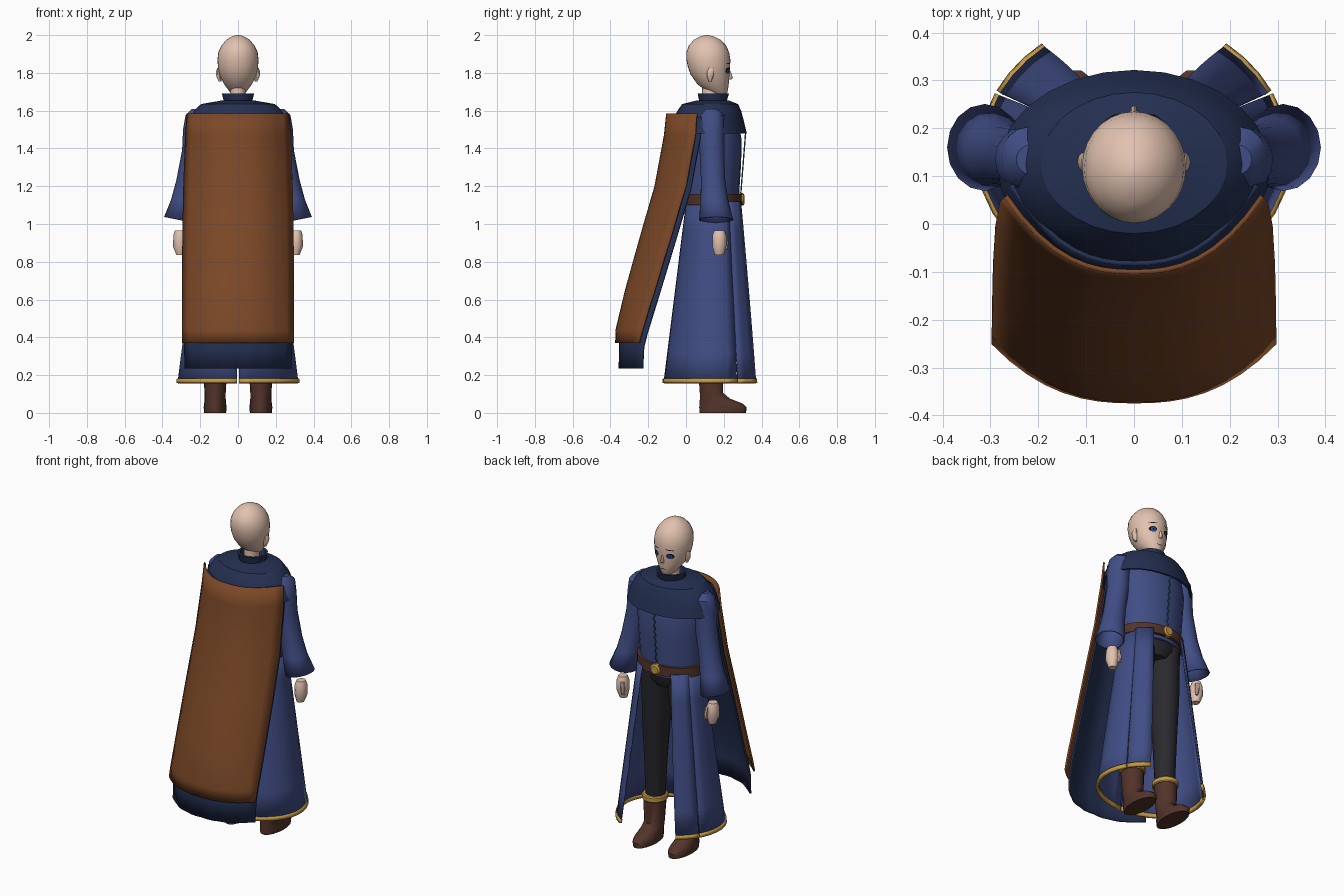
import bpy, bmesh, math
from math import sin, cos, pi, radians, sqrt


def material(name, rgb):
    m = bpy.data.materials.new(name)
    m.diffuse_color = (*rgb, 1)
    return m


SKIN = material("skin", (0.76, 0.54, 0.43))
BLUE = material("robe blue", (0.052, 0.075, 0.235))
NAVY = material("navy cloth", (0.018, 0.03, 0.085))
CAPE = material("cape brown", (0.2, 0.065, 0.02))
LEATHER = material("dark leather", (0.085, 0.034, 0.023))
CHARCOAL = material("charcoal", (0.022, 0.022, 0.028))
GOLD = material("gold", (0.56, 0.32, 0.06))
TEAL = material("teal", (0.03, 0.18, 0.15))
INK = material("ink", (0.01, 0.008, 0.012))
IRIS = material("iris blue", (0.04, 0.08, 0.3))


def finish(name, bm, mat, angle=40, solid=0):
    bmesh.ops.recalc_face_normals(bm, faces=bm.faces)
    me = bpy.data.meshes.new(name)
    bm.to_mesh(me)
    bm.free()
    me.materials.append(mat)
    me.polygons.foreach_set("use_smooth", [True] * len(me.polygons))
    me.set_sharp_from_angle(angle=radians(angle))
    ob = bpy.data.objects.new(name, me)
    bpy.context.collection.objects.link(ob)
    if solid:
        mod = ob.modifiers.new("thickness", "SOLIDIFY")
        mod.thickness, mod.offset = solid, 0
    return ob


def sheet(name, rows, mat, angle=40, solid=0, closed=False, caps=(False, False)):
    """Skin a list of equally long rows of points."""
    bm = bmesh.new()
    vs = [[bm.verts.new(p) for p in row] for row in rows]
    n = len(rows[0])
    for a, b in zip(vs, vs[1:]):
        for i in range(n if closed else n - 1):
            j = (i + 1) % n
            bm.faces.new((a[i], a[j], b[j], b[i]))
    if caps[0]:
        bm.faces.new(vs[0])
    if caps[1]:
        bm.faces.new(vs[-1])
    return finish(name, bm, mat, angle, solid)


def loft(name, rings, mat, n=20, caps=(True, True), angle=40, solid=0, tilt=0):
    """Stack oval rings given as (z, centre x, half width, back y, front y)."""
    rows = []
    for k, (z, cx, rx, yb, yf) in enumerate(rings):
        t = tilt if k == len(rings) - 1 else 0
        rows.append([(cx + rx * cos(2 * pi * i / n),
                      (yb + yf) / 2 + (yf - yb) / 2 * sin(2 * pi * i / n),
                      z + t * rx * cos(2 * pi * i / n)) for i in range(n)])
    return sheet(name, rows, mat, angle, solid, True, caps)


def side(rings, s):
    return [(z, s * cx, rx, yb, yf) for z, cx, rx, yb, yf in rings]


# Head and neck
HEAD = [(1.675, 0, 0.018, 0.17, 0.208), (1.695, 0, 0.04, 0.12, 0.219), (1.74, 0, 0.074, 0.06, 0.226),
        (1.79, 0, 0.098, 0.025, 0.231), (1.83, 0, 0.106, 0.01, 0.233), (1.87, 0, 0.109, 0.002, 0.235),
        (1.91, 0, 0.104, 0.002, 0.228), (1.945, 0, 0.088, 0.015, 0.212), (1.975, 0, 0.062, 0.042, 0.183),
        (1.993, 0, 0.033, 0.075, 0.148), (2.0, 0, 0.008, 0.102, 0.12)]
loft("head", HEAD, SKIN, 28, angle=70)
loft("neck", [(1.6, 0, 0.045, 0.085, 0.185), (1.76, 0, 0.038, 0.085, 0.18)], SKIN, 16)


def face_y(x, z):
    for a, b in zip(HEAD, HEAD[1:]):
        if a[0] <= z <= b[0]:
            t = (z - a[0]) / (b[0] - a[0])
            rx, yb, yf = (a[i] + (b[i] - a[i]) * t for i in (2, 3, 4))
            return (yb + yf) / 2 + (yf - yb) / 2 * sqrt(max(0, 1 - (x / rx) ** 2))


def face_patch(name, cx, cz, rx, rz, lift, mat, slope=0):
    rows = []
    for r in (0.02, 0.55, 1):
        pts = [(cx + r * rx * cos(k * pi / 7), r * rz * sin(k * pi / 7)) for k in range(14)]
        pts = [(x, cz + dz + slope * (x - cx)) for x, dz in pts]
        rows.append([(x, face_y(x, z) + lift, z) for x, z in pts])
    sheet(name, rows, mat, closed=True, caps=(True, False))


# Ears, eyes, brows
for s in (-1, 1):
    loft("ear", side([(1.755, 0.095, 0.008, 0.12, 0.135), (1.78, 0.102, 0.012, 0.11, 0.145),
                      (1.805, 0.106, 0.012, 0.11, 0.15), (1.825, 0.104, 0.006, 0.12, 0.145)], s), SKIN, 10)
    face_patch("eye_outline", s * 0.046, 1.812, 0.021, 0.017, 0.002, INK)
    face_patch("eye_iris", s * 0.046, 1.808, 0.013, 0.013, 0.004, IRIS)
    face_patch("eye_pupil", s * 0.046, 1.808, 0.005, 0.006, 0.006, INK)
    face_patch("brow", s * 0.046, 1.85, 0.024, 0.003, 0.003, INK, -s * 0.12)
face_patch("mouth", 0, 1.725, 0.018, 0.002, 0.002, INK)
loft("nose", [(1.765, 0, 0.009, 0.215, 0.238), (1.773, 0, 0.01, 0.215, 0.248),
              (1.81, 0, 0.005, 0.215, 0.236)], SKIN, 8, angle=60)

# Torso, collar and shoulder mantle
loft("torso", [(1.08, 0, 0.19, 0.0, 0.278), (1.2, 0, 0.192, 0.0, 0.284), (1.32, 0, 0.2, -0.005, 0.292),
               (1.45, 0, 0.212, -0.01, 0.294), (1.55, 0, 0.2, 0.0, 0.275), (1.61, 0, 0.15, 0.03, 0.23)], BLUE, 24)
loft("collar", [(1.62, 0, 0.1, 0.04, 0.24), (1.65, 0, 0.075, 0.07, 0.215), (1.69, 0, 0.085, 0.062, 0.228),
                (1.69, 0, 0.072, 0.075, 0.215), (1.65, 0, 0.06, 0.085, 0.2)], NAVY, 20, (False, True), 30)
loft("shoulder_mantle", [(1.655, 0, 0.08, 0.06, 0.225), (1.635, 0, 0.195, -0.02, 0.275),
                         (1.6, 0, 0.235, -0.045, 0.292), (1.55, 0, 0.265, -0.07, 0.305),
                         (1.48, 0, 0.285, -0.088, 0.322), (1.482, 0, 0.27, -0.075, 0.308),
                         (1.55, 0, 0.25, -0.055, 0.29)], NAVY, 28, (False, False), 30)

# Belt, buckle and pendant cord
loft("belt", [(1.1, 0, 0.185, 0.01, 0.275), (1.1, 0, 0.21, -0.012, 0.298), (1.158, 0, 0.208, -0.01, 0.297),
              (1.158, 0, 0.185, 0.01, 0.275)], LEATHER, 28, (False, False), 30)
sheet("buckle", [[(r * cos(k * pi / 8), y, 1.13 + r * sin(k * pi / 8)) for k in range(16)]
                 for r, y in ((0.033, 0.285), (0.033, 0.302), (0.024, 0.309))], GOLD, 30, 0, True, (True, True))
cord = bpy.data.curves.new("cord", "CURVE")
cord.dimensions, cord.bevel_depth, cord.bevel_resolution = "3D", 0.0035, 1
sp = cord.splines.new("POLY")
sp.points.add(16)
for k, p in enumerate(sp.points):
    t = k / 16
    p.co = (0.006 * (-1) ** k, 0.316 - 0.026 * t, 1.49 - 0.33 * t, 1)
cord.materials.append(TEAL)
bpy.context.collection.objects.link(bpy.data.objects.new("cord", cord))


# Split skirt: panels fan out from the waist, angles run from the front
def skirt_point(deg, t, grow=0):
    a = radians(deg)
    rx = 0.195 + 0.123 * t + grow
    ry = (0.16 + 0.13 * t if cos(a) > 0 else 0.146 + 0.105 * t) + grow
    return rx * sin(a), 0.15 - 0.015 * t + ry * cos(a), 1.12 - 0.963 * t


def panel(name, waist, hem, s, t0, mat, solid, grow=0):
    n, steps = max(3, round((hem[1] - hem[0]) / 11)), 6 if t0 == 0 else 1
    rows = []
    for k in range(steps + 1):
        t = t0 + (1 - t0) * k / steps
        lo, hi = (waist[i] + (hem[i] - waist[i]) * t for i in (0, 1))
        pts = [skirt_point(lo + (hi - lo) * i / n, t, grow) for i in range(n + 1)]
        rows.append([(s * x, y, z) for x, y, z in pts])
    sheet(name, rows, mat, 20, solid)


PANELS = (("front", (30, 62), (36, 61.4)), ("back", (62, 180), (62.4, 179)))
for s in (-1, 1):
    for label, waist, hem in PANELS:
        panel(label + "_skirt_panel", waist, hem, s, 0, BLUE, 0.007)
        panel(label + "_hem_trim", waist, hem, s, 0.976, GOLD, 0.016, 0.002)

for s in (-1, 1):
    # Bell sleeves
    loft("sleeve", side([(1.605, 0.215, 0.03, 0.105, 0.165), (1.575, 0.222, 0.053, 0.075, 0.2),
                         (1.5, 0.228, 0.06, 0.07, 0.2), (1.39, 0.235, 0.058, 0.075, 0.2),
                         (1.23, 0.264, 0.06, 0.082, 0.205), (1.13, 0.285, 0.066, 0.08, 0.22),
                         (1.022, 0.312, 0.076, 0.072, 0.248)], s), BLUE, 16, (True, False), 40, 0.006, s * 0.2)
    # Hands with thumbs
    loft("hand", side([(0.965, 0.308, 0.026, 0.148, 0.205), (0.94, 0.308, 0.034, 0.138, 0.215),
                       (0.88, 0.308, 0.036, 0.138, 0.215), (0.835, 0.304, 0.022, 0.152, 0.2)], s), SKIN, 10)
    loft("thumb", side([(0.94, 0.29, 0.012, 0.195, 0.22), (0.9, 0.285, 0.013, 0.2, 0.225),
                        (0.865, 0.283, 0.008, 0.202, 0.22)], s), SKIN, 8)
    # Trousers
    loft("trouser_leg", side([(1.12, 0.085, 0.09, 0.03, 0.262), (1.0, 0.09, 0.086, 0.04, 0.25),
                              (0.8, 0.1, 0.08, 0.05, 0.235), (0.5, 0.113, 0.064, 0.06, 0.205),
                              (0.22, 0.121, 0.056, 0.07, 0.18)], s), CHARCOAL, 16)
    # Boots with gold cuffs
    loft("boot", side([(0, 0.121, 0.058, 0.07, 0.32), (0.03, 0.121, 0.061, 0.068, 0.323),
                       (0.05, 0.121, 0.058, 0.07, 0.3), (0.075, 0.121, 0.056, 0.072, 0.235),
                       (0.105, 0.121, 0.056, 0.072, 0.198), (0.27, 0.121, 0.066, 0.06, 0.198)], s), LEATHER, 18)
    loft("boot_cuff", side([(0.24, 0.121, 0.068, 0.056, 0.202), (0.245, 0.121, 0.073, 0.051, 0.207),
                            (0.268, 0.121, 0.073, 0.051, 0.207), (0.274, 0.121, 0.066, 0.058, 0.2)], s), GOLD, 18)
loft("trouser_hips", [(1.0, 0, 0.09, 0.05, 0.24), (1.04, 0, 0.15, 0.03, 0.262),
                      (1.12, 0, 0.175, 0.02, 0.27)], CHARCOAL, 20)


# Cape and lining: rows of (z, half width, centre y, edge y)
def drape(name, rows, mat, wave=0):
    n, out = 16, []
    for k, (z, w, yc, ye) in enumerate(rows):
        t = [i / n * 2 - 1 for i in range(n + 1)]
        amp = wave * k / (len(rows) - 1)
        out.append([(w * u, yc + (ye - yc) * abs(u) ** 2.5 + amp * (1 + cos(u * 16)), z) for u in t])
    sheet(name, out, mat, 40, 0.01)


BACK = [(1.585, 0.268, -0.1, 0.058), (1.47, 0.276, -0.112, 0.05), (1.2, 0.286, -0.162, 0.0),
        (0.93, 0.291, -0.24, -0.08), (0.65, 0.293, -0.318, -0.165), (0.44, 0.294, -0.368, -0.23),
        (0.37, 0.294, -0.37, -0.248)]
drape("cape", BACK, CAPE)
drape("cape_lining", [(z - 0.02, w - 0.012, yc + 0.018, ye + 0.024) for z, w, yc, ye in BACK]
      + [(0.235, 0.28, -0.354, -0.23)], NAVY, 0.003)
